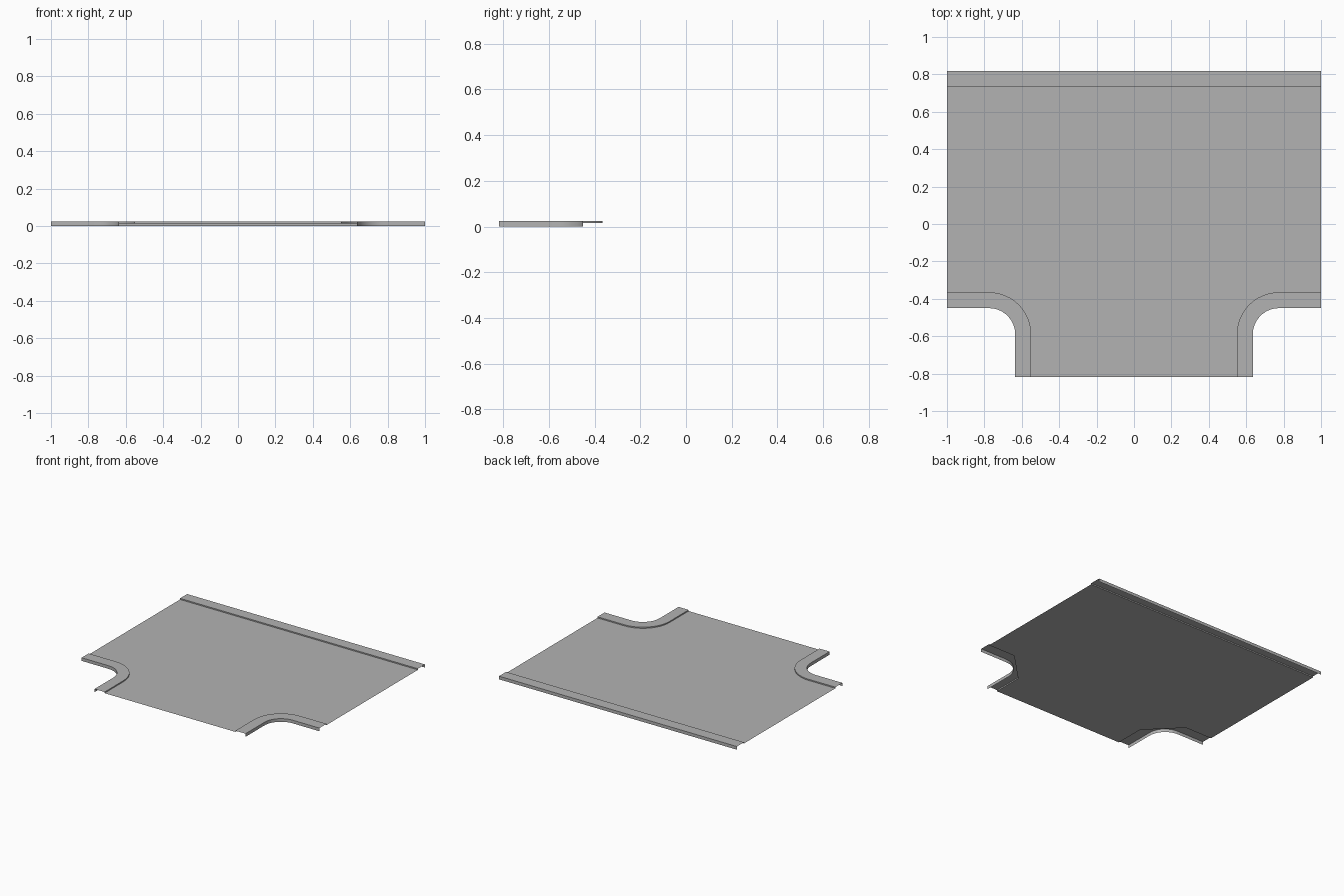
import bpy, bmesh
from math import cos, sin, pi, radians

cube = bpy.data.objects.get("Cube")
if cube:
    bpy.data.objects.remove(cube)

ROAD_Z, TOP_Z = 0.015, 0.024
BACK, FRONT = 0.817, -0.817
CX, CY = 0.775, -0.59          # centre of the corner arc
R_OUT, R_IN = 0.14, 0.225      # outer and inner curb radii

grey = bpy.data.materials.new("concrete_grey")
grey.use_nodes = True
color = (0.45, 0.45, 0.45, 1)
grey.diffuse_color = color
grey.node_tree.nodes["Principled BSDF"].inputs["Base Color"].default_value = color


def make_object(name, bm):
    mesh = bpy.data.meshes.new(name)
    bm.to_mesh(mesh)
    bm.free()
    mesh.materials.append(grey)
    obj = bpy.data.objects.new(name, mesh)
    bpy.context.collection.objects.link(obj)
    return obj


def curb(name, outer, inner):
    """Open folded sheet: outer wall, flat top, inner wall down to the road."""
    bm = bmesh.new()
    rails = [(outer, 0), (outer, TOP_Z), (inner, TOP_Z), (inner, ROAD_Z)]
    rows = [[bm.verts.new((x, y, z)) for x, y in path] for path, z in rails]
    for a, b in zip(rows, rows[1:]):
        for i in range(len(a) - 1):
            bm.faces.new((a[i], a[i + 1], b[i + 1], b[i]))
    obj = make_object(name, bm)
    bpy.ops.object.select_all(action='DESELECT')
    obj.select_set(True)
    bpy.context.view_layer.objects.active = obj
    bpy.ops.object.shade_smooth_by_angle(angle=radians(30))


def corner_path(radius, side):
    """Plan line: side edge, quarter arc, then along the neck to the front."""
    steps = 12
    arc = [(CX + radius * cos(pi / 2 * (1 + i / steps)),
            CY + radius * sin(pi / 2 * (1 + i / steps))) for i in range(steps + 1)]
    path = [(1, CY + radius)] + arc + [(CX - radius, FRONT)]
    path = [(side * x, y) for x, y in path]
    return path if side < 0 else path[::-1]


# Road sheet, with its corners cut straight beneath the curved curbs
half = [(1, BACK - 0.085), (1, CY + R_IN), (CX, CY + R_IN),
        (CX - R_IN, CY), (CX - R_IN, FRONT)]
outline = [(-x, y) for x, y in half] + half[::-1]
bm = bmesh.new()
bm.faces.new([bm.verts.new((x, y, ROAD_Z)) for x, y in outline])
make_object("road_surface", bm)

# Curbs
curb("back_curb", [(1, BACK), (-1, BACK)], [(1, BACK - 0.085), (-1, BACK - 0.085)])
for name, side in (("left_corner_curb", 1), ("right_corner_curb", -1)):
    curb(name, corner_path(R_OUT, side), corner_path(R_IN, side))
